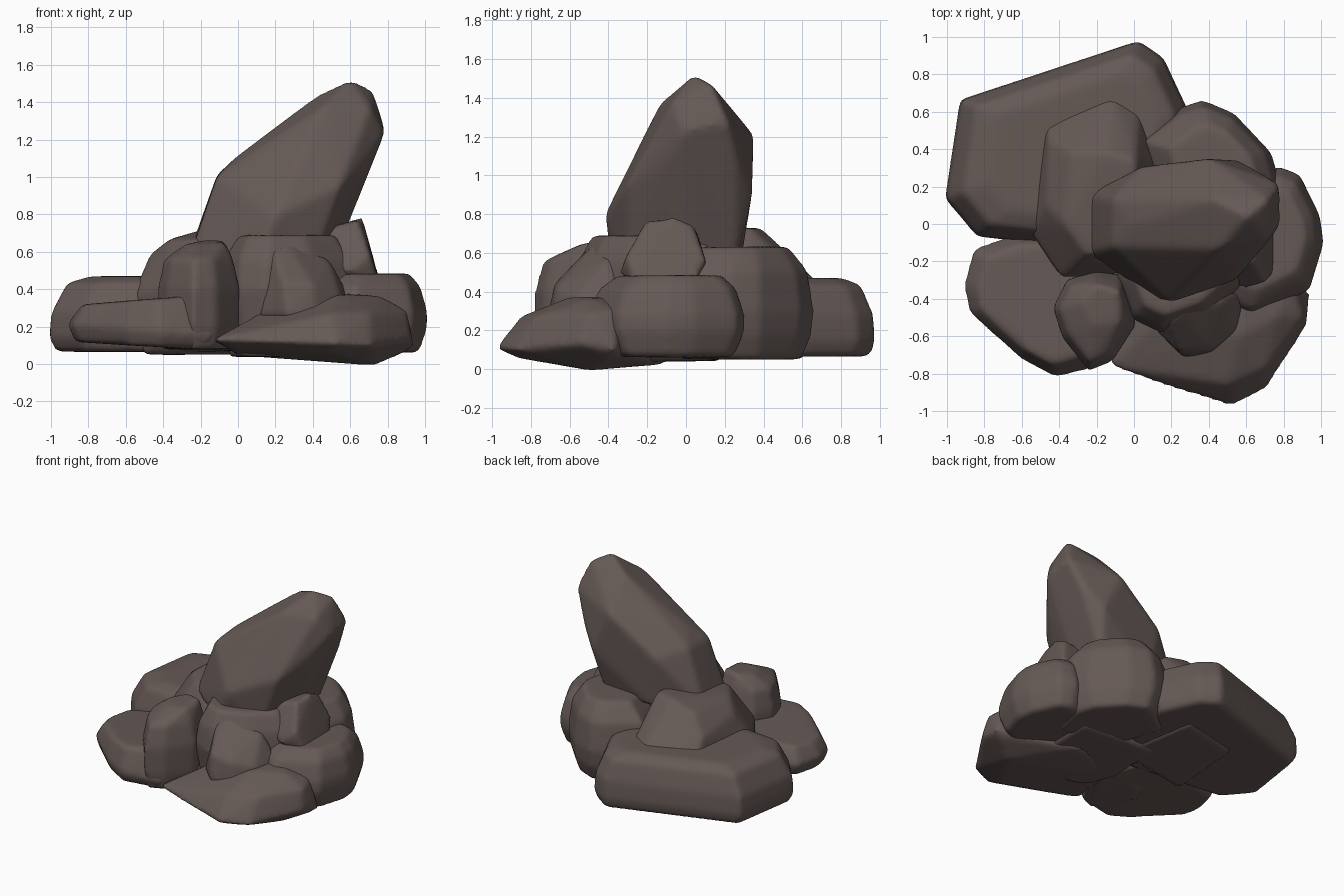
import bpy
import bmesh
from mathutils import Vector

stone = bpy.data.materials.new("dark brown stone")
stone.diffuse_color = (0.13, 0.10, 0.091, 1)


def rock(name, points, rounding=9):
    """Convex boulder around the corner points, worn smooth."""
    pts = [Vector(p) for p in points]
    centre = sum(pts, Vector()) / len(pts)
    bm = bmesh.new()
    for p in pts:
        bm.verts.new(p + (p - centre).normalized() * 0.014)
    hull = bmesh.ops.convex_hull(bm, input=bm.verts)
    loose = [v for v in hull["geom_interior"] if isinstance(v, bmesh.types.BMVert)]
    bmesh.ops.delete(bm, geom=loose, context='VERTS')
    bmesh.ops.recalc_face_normals(bm, faces=bm.faces)
    mesh = bpy.data.meshes.new(name)
    bm.to_mesh(mesh)
    bm.free()
    mesh.materials.append(stone)
    ob = bpy.data.objects.new(name, mesh)
    bpy.context.collection.objects.link(ob)
    rem = ob.modifiers.new("even surface", 'REMESH')
    rem.mode = 'VOXEL'
    rem.voxel_size = 0.02
    rem.use_smooth_shade = True
    wear = ob.modifiers.new("wear", 'SMOOTH')
    wear.factor = 0.5
    wear.iterations = rounding
    return ob


def ring(outline, z, scale=1.0):
    """Level copy of an outline, scaled about its middle."""
    cx = sum(p[0] for p in outline) / len(outline)
    cy = sum(p[1] for p in outline) / len(outline)
    return [(cx + (x - cx) * scale, cy + (y - cy) * scale, z) for x, y in outline]


# Broad slabs at the base
o = [(-0.92, 0.66), (0.02, 0.97), (0.15, 0.88), (0.28, 0.60), (0.2, 0.2),
     (0.0, -0.15), (-0.83, -0.06), (-1.0, 0.14)]
rock("back_left_slab", ring(o, 0.15) + ring(o, 0.07, 0.95) + ring(o, 0.28, 0.98)
     + ring(o, 0.43, 0.87) + ring(o, 0.465, 0.7))

o = [(-0.90, -0.33), (-0.85, -0.14), (-0.62, -0.06), (-0.1, -0.05), (0.05, -0.4),
     (-0.15, -0.74), (-0.42, -0.81), (-0.6, -0.71), (-0.87, -0.47)]
rock("front_left_slab", [(x, y, 0.14 - 0.08 * x) for x, y, _ in ring(o, 0)]
     + [(x, y, 0.07 - 0.06 * x) for x, y, _ in ring(o, 0, 0.9)]
     + [(x, y, 0.38 + 0.08 * x) for x, y, _ in ring(o, 0, 0.82)])

rock("front_right_slab", [
    (-0.13, -0.76, 0.13), (0.52, -0.97, 0.11), (0.70, -0.87, 0.10), (0.91, -0.55, 0.13),
    (0.93, -0.37, 0.10), (0.0, -0.25, 0.12),
    (0.0, -0.72, 0.09), (0.5, -0.85, 0.06), (0.72, -0.5, 0.0), (0.87, -0.4, 0.06),
    (0.4, -0.1, 0.03), (0.0, -0.3, 0.05),
    (0.1, -0.70, 0.21), (0.5, -0.84, 0.27), (0.7, -0.76, 0.27), (0.89, -0.5, 0.28),
    (0.55, -0.6, 0.36), (0.75, -0.5, 0.355), (0.6, -0.3, 0.37), (0.15, -0.5, 0.28),
    (0.85, -0.36, 0.30)])

o = [(0.78, 0.29), (0.88, 0.25), (0.98, 0.04), (1.0, -0.1), (0.93, -0.34),
     (0.62, -0.50), (0.4, -0.4), (0.35, 0.1), (0.6, 0.25)]
rock("right_slab", ring(o, 0.2) + ring(o, 0.28) + ring(o, 0.07, 0.85)
     + ring(o, 0.41, 0.87) + ring(o, 0.475, 0.66))

# Middle boulders
o = [(0.03, 0.45), (0.25, 0.61), (0.37, 0.65), (0.53, 0.58), (0.72, 0.38),
     (0.77, 0.22), (0.7, -0.1), (0.2, -0.1)]
rock("back_right_boulder", ring(o, 0.3) + ring(o, 0.18, 0.96) + ring(o, 0.06, 0.8)
     + ring(o, 0.5, 0.9) + ring(o, 0.62, 0.6))

rock("upper_left_boulder", [
    (-0.47, 0.54, 0.40), (-0.30, 0.62, 0.42), (-0.12, 0.69, 0.43), (0.02, 0.60, 0.43),
    (0.12, 0.3, 0.45), (0.0, -0.25, 0.4), (-0.38, -0.28, 0.4), (-0.55, -0.02, 0.38),
    (-0.47, 0.2, 0.42),
    (-0.45, 0.5, 0.06), (0.0, 0.6, 0.06), (0.1, 0.0, 0.06), (-0.5, -0.1, 0.06),
    (-0.45, 0.45, 0.53), (-0.46, 0.1, 0.58), (-0.33, 0.38, 0.66), (-0.15, 0.38, 0.72),
    (0.0, 0.33, 0.72), (-0.36, 0.0, 0.66), (-0.25, -0.15, 0.66), (0.0, -0.1, 0.7)])

o = [(-0.42, -0.45), (-0.35, -0.31), (-0.20, -0.26), (-0.06, -0.29), (0.0, -0.53),
     (-0.12, -0.72), (-0.24, -0.77), (-0.37, -0.6)]
rock("front_left_boulder", ring(o, 0.09, 0.9) + ring(o, 0.2) + ring(o, 0.4)
     + ring(o, 0.55, 0.85) + [(-0.28, -0.42, 0.63), (-0.2, -0.33, 0.65),
                              (-0.08, -0.36, 0.65), (-0.08, -0.52, 0.64),
                              (-0.22, -0.54, 0.63)])

o = [(-0.08, -0.3), (0.0, -0.5), (0.15, -0.57), (0.4, -0.48), (0.62, -0.28),
     (0.62, 0.2), (-0.1, 0.25)]
rock("centre_boulder", ring(o, 0.05, 0.85) + ring(o, 0.4) + ring(o, 0.55, 0.93)
     + ring(o, 0.68, 0.72))

# Small stones
rock("front_right_stone", [
    (0.12, -0.56, 0.25), (0.18, -0.48, 0.5), (0.27, -0.71, 0.25), (0.42, -0.68, 0.25),
    (0.58, -0.5, 0.3), (0.57, -0.38, 0.4), (0.19, -0.52, 0.60), (0.26, -0.46, 0.65),
    (0.43, -0.33, 0.56), (0.25, -0.67, 0.44), (0.40, -0.66, 0.42), (0.48, -0.42, 0.55),
    (0.3, -0.35, 0.6), (0.53, -0.57, 0.38)], 6)
rock("right_stone", [
    (0.42, -0.30, 0.55), (0.60, -0.33, 0.5), (0.75, -0.25, 0.43), (0.75, 0.02, 0.43),
    (0.5, 0.1, 0.5), (0.70, -0.30, 0.58), (0.72, 0.09, 0.56), (0.45, -0.2, 0.71),
    (0.64, -0.20, 0.755), (0.66, -0.06, 0.77), (0.66, 0.03, 0.73), (0.45, 0.05, 0.7),
    (0.5, -0.1, 0.35)], 6)

# Tall leaning rock
rock("leaning_spire", [
    (-0.25, 0.15, 0.6), (-0.24, -0.15, 0.6), (0.1, -0.38, 0.55), (0.4, -0.3, 0.55),
    (0.5, 0.0, 0.55), (0.5, 0.25, 0.58), (0.1, 0.28, 0.58),
    (-0.1, 0.13, 1.01), (-0.1, -0.12, 1.0), (0.2, -0.41, 0.8), (0.05, 0.3, 0.95),
    (0.01, 0.0, 1.11), (0.45, -0.13, 1.36), (0.43, 0.13, 1.43), (0.4, 0.34, 1.2),
    (0.55, 0.33, 0.9), (0.54, -0.29, 0.95), (0.60, 0.04, 1.51), (0.71, 0.13, 1.46),
    (0.70, -0.07, 1.36), (0.77, 0.21, 1.27), (0.77, -0.01, 1.22), (0.68, 0.25, 1.05),
    (0.66, -0.12, 1.03)])
